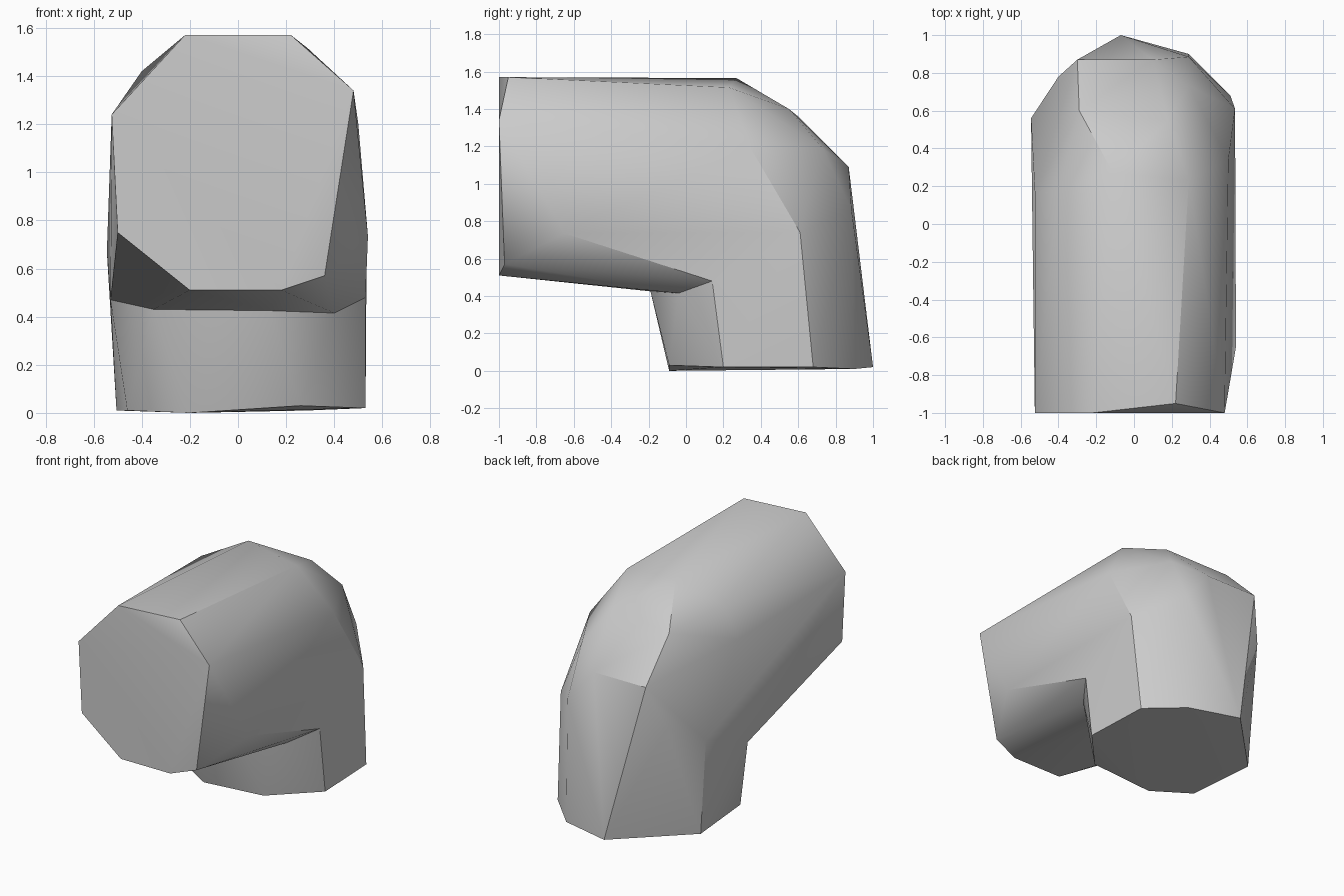
import bpy, bmesh, math

cube = bpy.data.objects.get("Cube")
if cube:
    bpy.data.objects.remove(cube, do_unlink=True)

grey = bpy.data.materials.new("stone_grey")
grey.use_nodes = True
COLOUR = (0.6, 0.6, 0.6, 1)
grey.diffuse_color = COLOUR
grey.node_tree.nodes["Principled BSDF"].inputs["Base Color"].default_value = COLOUR


def hull(name, points):
    """Convex solid around a few corner points."""
    bm = bmesh.new()
    for p in points:
        bm.verts.new(p)
    out = bmesh.ops.convex_hull(bm, input=bm.verts)
    spare = {v for v in out["geom_interior"] + out["geom_unused"]
             if isinstance(v, bmesh.types.BMVert)}
    bmesh.ops.delete(bm, geom=list(spare), context="VERTS")
    bmesh.ops.recalc_face_normals(bm, faces=bm.faces)
    mesh = bpy.data.meshes.new(name)
    bm.to_mesh(mesh)
    bm.free()
    mesh.materials.append(grey)
    obj = bpy.data.objects.new(name, mesh)
    bpy.context.collection.objects.link(obj)
    return obj


# Front opening of the horizontal arm, plus its flared right corner
front = [(-.22, -1, 1.57), (.22, -.95, 1.57), (.48, -1, 1.34), (.36, -.97, .57),
         (.18, -1, .51), (-.2, -1, .51), (-.5, -1, .75), (-.525, -1, 1.24),
         (.54, -.65, .735)]
# Inner corner of the elbow
crotch = [(.53, .14, .48), (.4, -.04, .415), (.13, -.19, .425),
          (-.35, -.17, .43), (-.53, .08, .47)]
# Outer rounding of the elbow
bend = [(-.11, .27, 1.565), (.29, .23, 1.515), (.5, .34, 1.2), (.535, .61, .74),
        (.18, .55, 1.4), (.29, .73, 1.19), (.29, .885, .86), (-.3, .87, 1.09),
        (.1, .87, 1.09), (-.4, .17, 1.42), (-.525, .17, 1.22), (-.545, .56, .67),
        (-.4, .78, .8), (-.29, .6, 1.36)]
# Foot of the vertical arm
foot = [(.26, -.09, .03), (.53, .2, .02), (.51, .68, .02), (.29, .9, .01),
        (-.07, 1, .02), (-.505, .56, .01), (-.46, .06, .01), (-.2, -.09, 0)]

elbow = hull("elbow_block", front + crotch + bend)
lower = hull("lower_arm", foot + crotch + bend)

# Merge both arms into one solid
union = elbow.modifiers.new("join_arms", "BOOLEAN")
union.operation = "UNION"
union.solver = "EXACT"
union.object = lower
bpy.context.view_layer.objects.active = elbow
elbow.select_set(True)
bpy.ops.object.modifier_apply(modifier=union.name)
bpy.data.objects.remove(lower, do_unlink=True)
bpy.ops.object.shade_smooth_by_angle(angle=math.radians(30))
